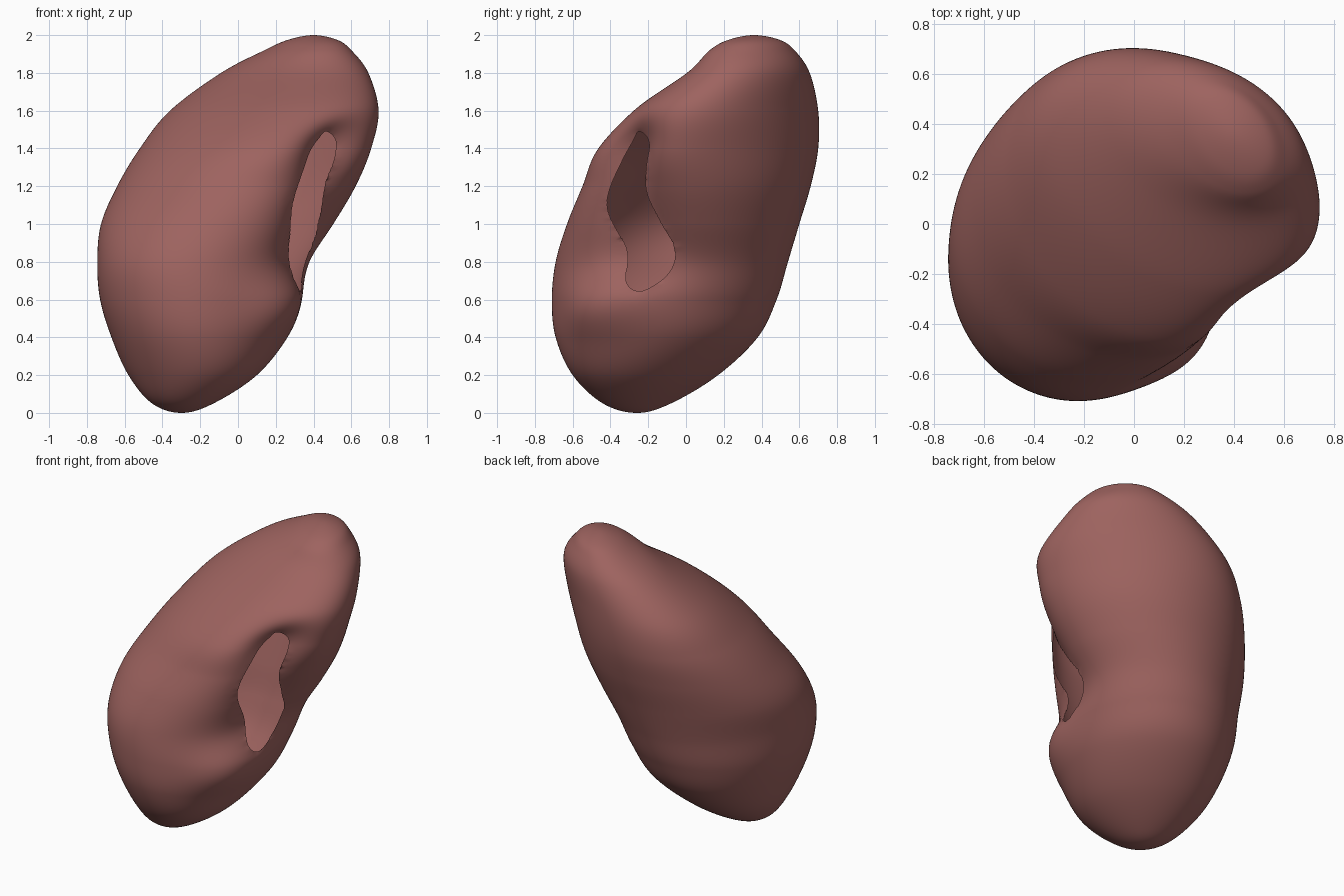
import bpy, bmesh
from math import sin, cos, asin, exp, degrees, pi
from mathutils import Vector

cube = bpy.data.objects.get("Cube")
if cube:
    bpy.data.objects.remove(cube, do_unlink=True)

SIDES, STEPS = 180, 14
OUT = Vector((.83, -.56, 0))      # the way the opening faces
ACROSS = Vector((.56, .83, 0))    # along its width

# Body sections: height, x from, x to, y from, y to, diagonal skew
sections = [
    (0, -.3, -.3, -.26, -.26, -.15),
    (.05, -.455, -.13, -.44, -.08, -.15),
    (.2, -.58, .1, -.6, .17, -.12),
    (.4, -.67, .26, -.69, .38, 0),
    (.6, -.73, .34, -.71, .48, .06),
    (.8, -.745, .4, -.69, .54, .1),
    (1, -.725, .52, -.63, .6, .04),
    (1.2, -.64, .63, -.55, .66, -.07),
    (1.4, -.52, .71, -.475, .7, -.2),
    (1.6, -.36, .745, -.285, .7, -.29),
    (1.8, -.09, .69, .005, .655, -.3),
    (1.92, .14, .6, .125, .575, -.33),
    (1.975, .265, .525, .225, .495, -.35),
    (2, .4, .4, .36, .36, -.35),
]

# Outline of the opening, as position across and height
opening = [(.06, 1.49), (.13, 1.42), (.08, 1.2), (.12, 1.03), (.165, .88),
           (.115, .74), (-.01, .645), (-.095, .7), (-.11, .87), (-.185, 1.1),
           (-.08, 1.33), (.01, 1.45)]


def spline(a, b, c, d, t):
    """Smooth curve from b to c, with neighbours a and d."""
    return [q + t / 2 * (r - p + t * (2 * p - 5 * q + 4 * r - s + t * (3 * (q - r) + s - p)))
            for p, q, r, s in zip(a, b, c, d)]


def mirrored(row):
    """Section continued across a pole, so that the ends close round."""
    z, x0, x1, y0, y1, skew = row
    return (z, x1, x0, y1, y0, skew)


def bell(value, centre, width, power=2):
    return exp(-abs((value - centre) / width) ** power)


def surface_point(row, angle):
    z, x0, x1, y0, y1, skew = row
    turn = (degrees(angle) + 180) % 360 - 180
    # long hollow on the inner side, deepest at its top, with a fuller lip below
    groove = -50 + 40 * (1.5 - z)
    scale = 1 - .19 * bell(turn, groove, 24) * bell(z, 1.12, .42, 4)
    scale -= .12 * bell(turn, -37, 22) * bell(z, 1.42, .14)
    scale += .12 * bell(turn, -37, 23) * bell(z, .56, .17)
    return Vector(((x0 + x1) / 2 + scale * (x1 - x0) / 2 * cos(angle),
                   (y0 + y1) / 2 + scale * (y1 - y0) / 2 * sin(angle + asin(skew)), z))


def inside(w, z, loop):
    hit = False
    for (w0, z0), (w1, z1) in zip(loop, loop[1:] + loop[:1]):
        if (z0 > z) != (z1 > z) and w < w0 + (z - z0) / (z1 - z0) * (w1 - w0):
            hit = not hit
    return hit


# Loft the body
keys = [mirrored(sections[1])] + sections + [mirrored(sections[-2])]
rows = [spline(*keys[i:i + 4], k / STEPS)
        for i in range(len(sections) - 1) for k in range(STEPS)][1:]
bm = bmesh.new()
rings = [[bm.verts.new(surface_point(row, 2 * pi * j / SIDES)) for j in range(SIDES)]
         for row in rows]
for low, high in zip(rings, rings[1:]):
    for j in range(SIDES):
        k = (j + 1) % SIDES
        bm.faces.new((low[j], low[k], high[k], high[j]))
for ring, end in ((rings[0], sections[0]), (rings[-1], sections[-1])):
    pole = bm.verts.new((end[1], end[3], end[0]))
    for j in range(SIDES):
        bm.faces.new((ring[j], ring[(j + 1) % SIDES], pole))
bmesh.ops.recalc_face_normals(bm, faces=bm.faces)

# Cut the opening into the hollow and draw its rim onto the smooth outline
n = len(opening)
rim = [tuple(spline(*[opening[(i + d) % n] for d in (-1, 0, 1, 2)], k / 12))
       for i in range(n) for k in range(12)]
hole = []
for face in bm.faces:
    centre = face.calc_center_median()
    if centre.dot(OUT) > .1 and inside(centre.dot(ACROSS), centre.z, rim):
        hole.append(face)
bmesh.ops.delete(bm, geom=hole, context='FACES')
edge_verts = [v for v in bm.verts if v.is_boundary]
for v in edge_verts:
    w = v.co.dot(ACROSS)
    target, height = min(rim, key=lambda p: (p[0] - w) ** 2 + (p[1] - v.co.z) ** 2)
    v.co += ACROSS * (target - w)
    v.co.z = height

# Even out the rim's depth, then relax the skin just around it
for step in range(12):
    depth = {v: sum(e.other_vert(v).co.dot(OUT) for e in v.link_edges if e.is_boundary) / 2
             for v in edge_verts}
    for v, d in depth.items():
        v.co += OUT * (d - v.co.dot(OUT)) / 2
near = set(edge_verts)
for step in range(3):
    near |= {e.other_vert(v) for v in near for e in v.link_edges}
near -= set(edge_verts)
for step in range(4):
    bmesh.ops.smooth_vert(bm, verts=list(near), factor=.5,
                          use_axis_x=True, use_axis_y=True, use_axis_z=True)

mesh = bpy.data.meshes.new("organ_body")
bm.to_mesh(mesh)
bm.free()
body = bpy.data.objects.new("organ_body", mesh)
bpy.context.collection.objects.link(body)

# Dull red flesh
flesh = bpy.data.materials.new("dull_red")
flesh.use_nodes = True
colour = (.34, .125, .115, 1)
flesh.diffuse_color = colour
flesh.node_tree.nodes["Principled BSDF"].inputs["Base Color"].default_value = colour
mesh.materials.append(flesh)
for polygon in mesh.polygons:
    polygon.use_smooth = True
